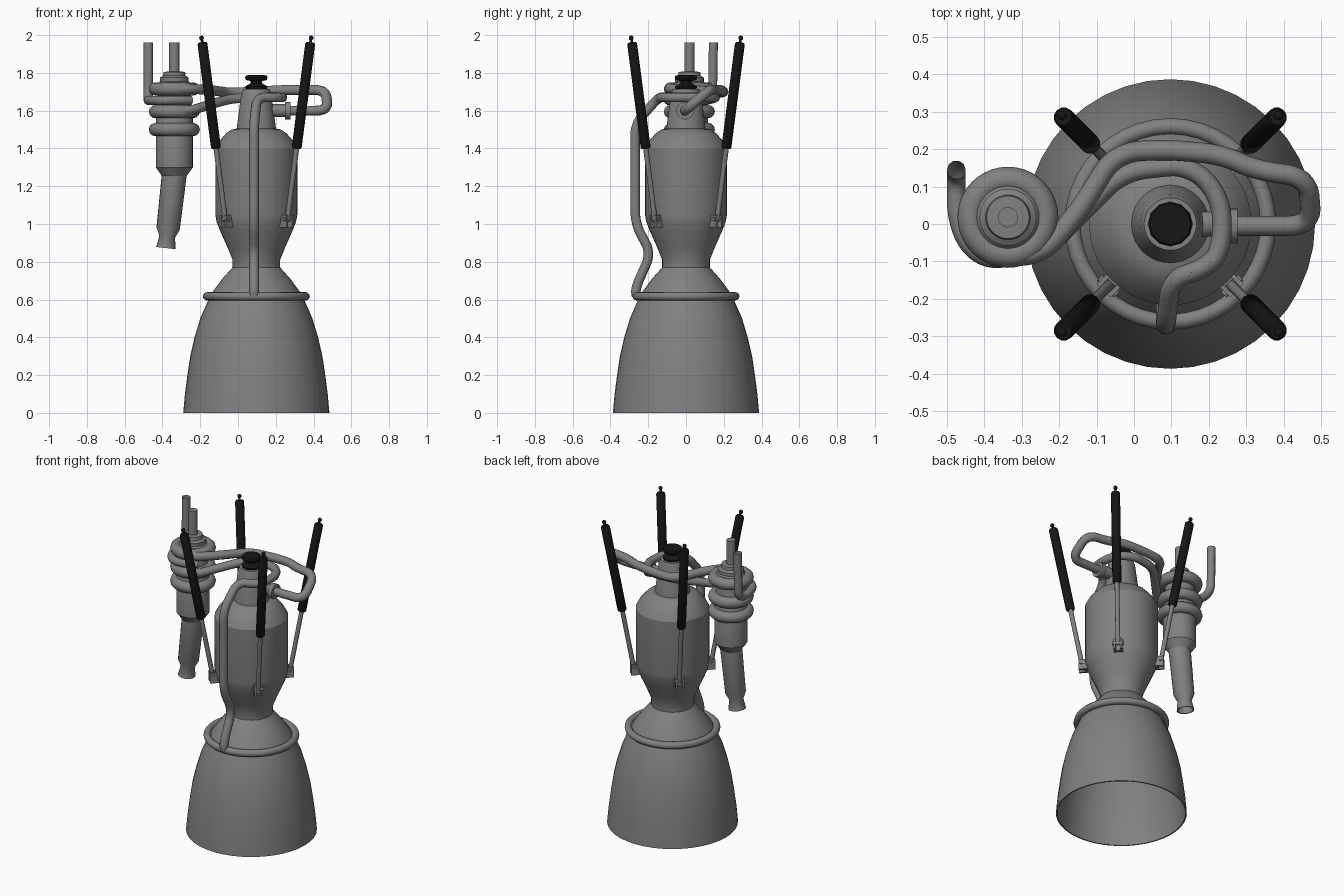
import bpy, bmesh, math
from mathutils import Vector, Matrix

if "Cube" in bpy.data.objects:
    bpy.data.objects.remove(bpy.data.objects["Cube"])


def material(name, value):
    mat = bpy.data.materials.new(name)
    mat.use_nodes = True
    colour = (value, value, value, 1)
    mat.diffuse_color = colour
    mat.node_tree.nodes["Principled BSDF"].inputs["Base Color"].default_value = colour
    return mat


GREY = material("metal grey", 0.22)
BLACK = material("matte black", 0.008)
AXIS = Vector((0.097, 0, 0))
PUMP = Vector((-0.337, 0.018, 0))


def finish(name, mesh, mat, angle=35):
    ob = bpy.data.objects.new(name, mesh)
    bpy.context.collection.objects.link(ob)
    mesh.materials.clear()
    mesh.materials.append(mat)
    bpy.ops.object.select_all(action="DESELECT")
    ob.select_set(True)
    bpy.context.view_layer.objects.active = ob
    bpy.ops.object.shade_smooth_by_angle(angle=math.radians(angle))
    return ob


def from_bmesh(name, bm, mat, angle=35):
    bmesh.ops.recalc_face_normals(bm, faces=bm.faces)
    mesh = bpy.data.meshes.new(name)
    bm.to_mesh(mesh)
    bm.free()
    return finish(name, mesh, mat, angle)


def lathe(name, profile, mat, place=Matrix(), sides=32, angle=35):
    """Spin (radius, height) points around z, then place the result."""
    bm = bmesh.new()
    verts = [bm.verts.new((r, 0, z)) for r, z in profile]
    edges = [bm.edges.new(pair) for pair in zip(verts, verts[1:])]
    bmesh.ops.spin(bm, geom=verts + edges, cent=(0, 0, 0), axis=(0, 0, 1),
                   angle=math.tau, steps=sides, use_duplicate=False)
    bmesh.ops.remove_doubles(bm, verts=bm.verts, dist=1e-4)
    bm.transform(place)
    return from_bmesh(name, bm, mat, angle)


def ring(name, centre, major, minor):
    pts = [(major + minor * math.cos(i * math.tau / 12),
            minor * math.sin(i * math.tau / 12)) for i in range(13)]
    return lathe(name, pts, GREY, Matrix.Translation(centre), 40, 60)


def along(a, b):
    """Matrix whose local z runs from a towards b."""
    a, b = Vector(a), Vector(b)
    return Matrix.Translation(a) @ (b - a).to_track_quat("Z", "Y").to_matrix().to_4x4()


def rod(name, a, b, r, mat, sides=12):
    length = (Vector(b) - Vector(a)).length
    return lathe(name, [(0, 0), (r, 0), (r, length), (0, length)], mat, along(a, b), sides, 50)


def pipe(name, points, radius, bend, caps=True):
    """Round tube along a path with filleted corners."""
    pts = [Vector(p) for p in points]
    knots = [(pts[0], pts[0], pts[0])]
    for p, c, n in zip(pts, pts[1:], pts[2:]):
        d_in, d_out = p - c, n - c
        a = c + d_in.normalized() * min(bend, d_in.length * 0.49)
        b = c + d_out.normalized() * min(bend, d_out.length * 0.49)
        knots += [(a, a + (p - a) * 0.1, a.lerp(c, 0.6)), (b, b.lerp(c, 0.6), b + (n - b) * 0.1)]
    knots.append((pts[-1],) * 3)
    curve = bpy.data.curves.new(name, "CURVE")
    curve.dimensions = "3D"
    curve.bevel_depth = radius
    curve.bevel_resolution = 3
    curve.resolution_u = 6
    curve.use_fill_caps = caps
    spline = curve.splines.new("BEZIER")
    spline.bezier_points.add(len(knots) - 1)
    for bp, (co, left, right) in zip(spline.bezier_points, knots):
        bp.handle_left_type = bp.handle_right_type = "FREE"
        bp.co, bp.handle_left, bp.handle_right = co, left, right
    temp = bpy.data.objects.new(name + "_path", curve)
    bpy.context.collection.objects.link(temp)
    graph = bpy.context.evaluated_depsgraph_get()
    mesh = bpy.data.meshes.new_from_object(temp.evaluated_get(graph))
    bpy.data.objects.remove(temp)
    return finish(name, mesh, GREY, 50)


# Main nozzle, open below with a thin wall
here = Matrix.Translation(AXIS)
bell = [(0.387, 0), (0.378, 0.1), (0.365, 0.2), (0.35, 0.3), (0.327, 0.4), (0.297, 0.5),
        (0.253, 0.6), (0.235, 0.635), (0.18, 0.71), (0.126, 0.77)]
inner = [(r - 0.008, z) for r, z in reversed(bell)]
lathe("nozzle_bell", bell + inner + bell[:1], GREY, here, 40)
ring("nozzle_manifold", AXIS + Vector((0, 0, 0.617)), 0.261, 0.022)

# Combustion chamber with domed shoulder and neck
lathe("combustion_chamber", [(0, 0.76), (0.126, 0.765), (0.126, 0.81), (0.15, 0.87), (0.19, 0.96),
      (0.21, 1.01), (0.217, 1.05), (0.217, 1.4), (0.195, 1.44), (0.16, 1.48), (0.13, 1.5),
      (0.104, 1.505), (0.08, 1.69), (0.07, 1.715), (0, 1.715)], GREY, here, 40, 25)

# Gimbal cap on top of the neck
lathe("gimbal_cap", [(0, 1.71), (0.055, 1.715), (0.06, 1.728), (0.03, 1.745), (0.03, 1.757),
      (0.055, 1.762), (0.06, 1.775), (0.055, 1.787), (0, 1.79)], BLACK, here, 12, 20)

# Side inlet on the neck
rod("inlet_stub", (0.14, 0, 1.6), (0.26, 0, 1.6), 0.034, GREY, 20)
rod("inlet_flange", (0.25, -0.005, 1.6), (0.277, -0.005, 1.6), 0.047, GREY, 20)

# Four actuators on the diagonals, each with a clevis
for sx in (1, -1):
    for sy in (1, -1):
        label = ("left" if sx > 0 else "right") + ("_back" if sy > 0 else "_front")

        def at(offset, z):
            return AXIS + Vector((sx * offset, sy * offset, z))

        foot, low, high, tip = at(0.165, 1.025), at(0.213, 1.4), at(0.286, 1.96), at(0.29, 1.985)
        rod("actuator_rod_" + label, foot, low, 0.014, GREY)
        length = (high - low).length
        lathe("actuator_sleeve_" + label, [(0, 0), (0.022, 0), (0.027, 0.008), (0.027, length - 0.008),
              (0.022, length), (0.007, length), (0.007, length + 0.02), (0, length + 0.02)],
              BLACK, along(low, high), 12, 40)
        bm = bmesh.new()
        bmesh.ops.create_icosphere(bm, subdivisions=2, radius=0.013,
                                   matrix=Matrix.Translation(tip))
        from_bmesh("actuator_ball_" + label, bm, BLACK)

        turn = Matrix.Translation(AXIS) @ Matrix.Rotation(math.atan2(sy, sx), 4, "Z")
        bm = bmesh.new()
        for side in (-0.02, 0.02):
            bmesh.ops.create_cube(bm, size=1, matrix=turn @ Matrix.Translation((0.227, side, 1.015))
                                  @ Matrix.Diagonal((0.05, 0.012, 0.065, 1)))
        bmesh.ops.create_cube(bm, size=1, matrix=turn @ Matrix.Translation((0.21, 0, 1.01))
                              @ Matrix.Diagonal((0.022, 0.05, 0.05, 1)))
        from_bmesh("clevis_" + label, bm, GREY)
        rod("clevis_pin_" + label, turn @ Vector((0.235, -0.032, 1.025)),
            turn @ Vector((0.235, 0.032, 1.025)), 0.011, GREY)

# Turbopump body and its stacked rings
there = Matrix.Translation(PUMP)
lathe("pump_body", [(0, 1.24), (0.062, 1.25), (0.098, 1.3), (0.098, 1.56), (0.088, 1.58),
      (0.088, 1.74), (0.076, 1.755), (0.076, 1.775), (0.06, 1.785), (0.057, 1.805),
      (0, 1.81)], GREY, there)
for i, z in enumerate((1.5, 1.595, 1.715)):
    ring("pump_ring_%d" % (i + 1), PUMP + Vector((0, 0, z)), 0.1, 0.035)
rod("pump_inlet", PUMP + Vector((0, 0, 1.79)), PUMP + Vector((0, 0, 1.96)), 0.027, GREY, 20)

# Tilted pump exhaust with a flared open end
lathe("pump_exhaust", [(0.066, 0), (0.062, 0.29), (0.042, 0.335), (0.052, 0.395), (0.046, 0.395),
      (0.036, 0.335), (0, 0.3)], GREY, along(PUMP + Vector((0, 0, 1.265)), PUMP + Vector((-0.045, 0, 0.87))), 24)

# Pump feed: vertical pipe that wraps around the front of the pump
pipe("pump_feed", [(-0.475, 0.145, 1.96), (-0.475, 0.14, 1.655), (-0.475, 0, 1.655),
     (-0.42, -0.09, 1.655), (-0.33, -0.095, 1.655), (-0.25, -0.05, 1.655)], 0.025, 0.06, False)

# Upper delivery pipe: around the back and into the side inlet
pipe("upper_delivery_pipe", [(-0.36, -0.085, 1.715), (-0.25, -0.085, 1.715), (-0.15, 0.03, 1.71),
     (-0.05, 0.19, 1.695), (0.08, 0.2, 1.7), (0.24, 0.185, 1.71), (0.32, 0.145, 1.71), (0.465, 0.125, 1.71),
     (0.475, -0.005, 1.6), (0.265, -0.005, 1.6)], 0.027, 0.06)

# Lower delivery pipe: around the neck, then down to the nozzle manifold
pipe("lower_delivery_pipe", [(-0.36, -0.082, 1.595), (-0.25, -0.08, 1.6), (-0.14, 0.03, 1.635),
     (-0.03, 0.14, 1.665), (0.15, 0.16, 1.67), (0.235, 0.07, 1.67), (0.235, -0.07, 1.67),
     (0.19, -0.12, 1.67), (0.1, -0.145, 1.67), (0.085, -0.27, 1.53), (0.085, -0.268, 1.0),
     (0.085, -0.185, 0.845), (0.085, -0.268, 0.66), (0.085, -0.262, 0.617)], 0.026, 0.06)
